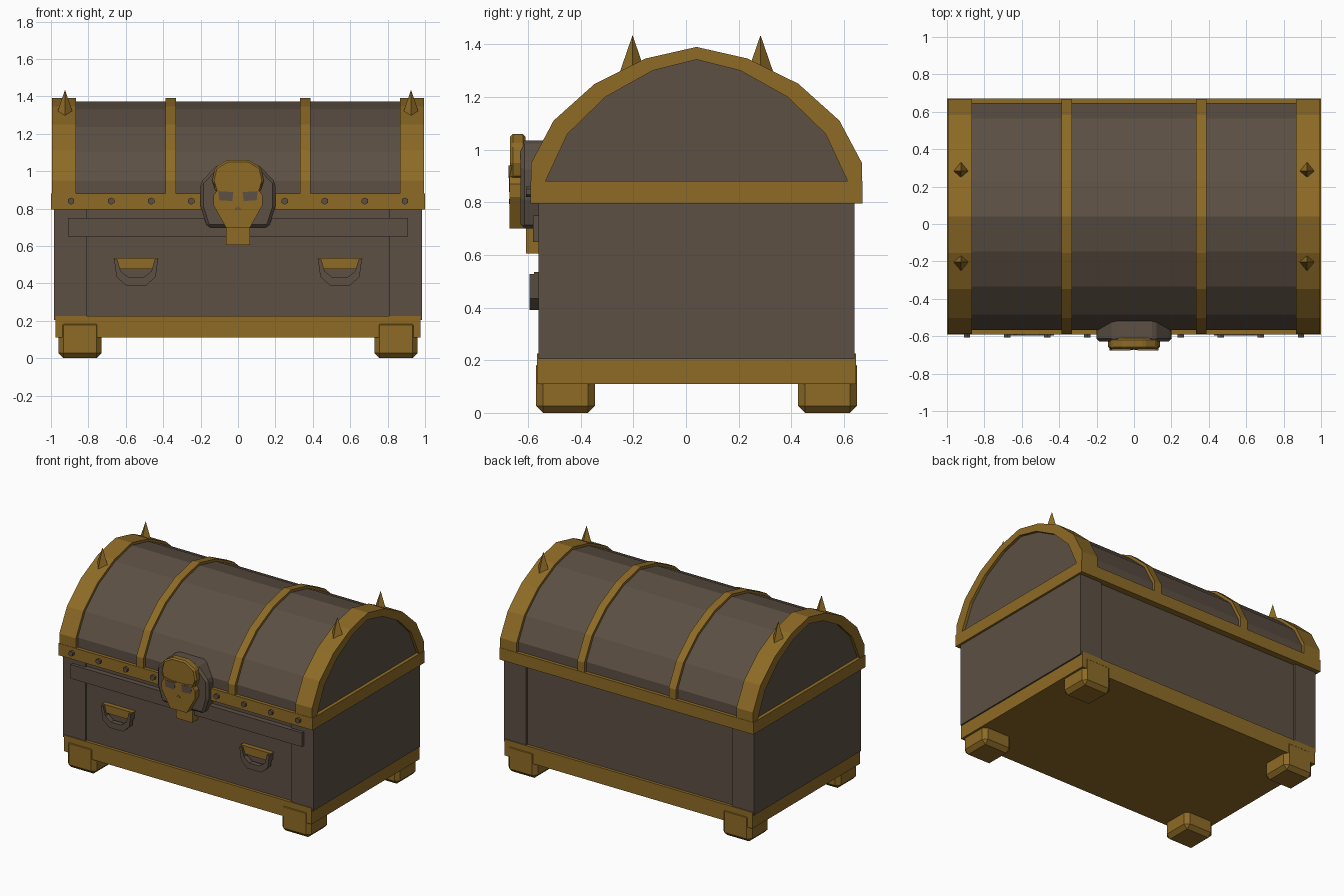
import bpy
import bmesh
from math import radians
from mathutils import Matrix, Vector

cube = bpy.data.objects.get("Cube")
if cube:
    bpy.data.objects.remove(cube, do_unlink=True)


def material(name, rgb):
    m = bpy.data.materials.new(name)
    m.use_nodes = True
    m.diffuse_color = (*rgb, 1)
    m.node_tree.nodes["Principled BSDF"].inputs["Base Color"].default_value = (*rgb, 1)
    return m


gold = material("aged_gold", (0.27, 0.147, 0.019))
wood = material("dark_wood", (0.107, 0.079, 0.057))


def finish(name, bm, mat, bevel=0):
    bmesh.ops.recalc_face_normals(bm, faces=bm.faces)
    mesh = bpy.data.meshes.new(name)
    bm.to_mesh(mesh)
    bm.free()
    mesh.materials.append(mat)
    obj = bpy.data.objects.new(name, mesh)
    bpy.context.collection.objects.link(obj)
    if bevel:
        mod = obj.modifiers.new("Chamfer", "BEVEL")
        mod.width = bevel
        mod.segments = 1
    return obj


def prism(name, outline, axis, lo, hi, mat, bevel=0):
    """Extrude an outline of (y, z) along x, or of (x, z) along y."""
    bm = bmesh.new()

    def place(p, d):
        return (d, p[0], p[1]) if axis == "x" else (p[0], d, p[1])

    face = bm.faces.new([bm.verts.new(place(p, lo)) for p in outline])
    out = bmesh.ops.extrude_face_region(bm, geom=[face])
    step = Vector((hi - lo, 0, 0) if axis == "x" else (0, hi - lo, 0))
    moved = [g for g in out["geom"] if isinstance(g, bmesh.types.BMVert)]
    bmesh.ops.translate(bm, vec=step, verts=moved)
    return finish(name, bm, mat, bevel)


def box(name, x, y, z, mat, bevel=0):
    outline = [(y[0], z[0]), (y[1], z[0]), (y[1], z[1]), (y[0], z[1])]
    return prism(name, outline, "x", x[0], x[1], mat, bevel)


def cone(name, sides, r1, r2, depth, matrix, mat):
    bm = bmesh.new()
    bmesh.ops.create_cone(bm, cap_ends=True, segments=sides, radius1=r1,
                          radius2=r2, depth=depth, matrix=matrix)
    return finish(name, bm, mat)


def symmetric(half, centre=0):
    """Complete a right-hand outline with its mirror image."""
    return [(centre + u, v) for u, v in half] + [(centre - u, v) for u, v in reversed(half)]


def arch(half, centre, top):
    """Left-to-right arch with one point at the crown."""
    left = [(centre - u, v) for u, v in half]
    right = [(centre + u, v) for u, v in reversed(half)]
    return left + [(centre, top)] + right


# Body with recessed front and back panels between corner posts
MID = 0.04
box("body_panel", (-0.82, 0.82), (-0.545, 0.625), (0.205, 0.80), wood)
for side, s in (("left", 1), ("right", -1)):
    box(f"{side}_body_end", sorted((s * 0.81, s * 0.985)), (-0.56, 0.64), (0.205, 0.80), wood)
box("front_strip", (-0.91, 0.91), (-0.582, -0.54), (0.65, 0.75), wood)

# Base slab, rails and feet
box("base_slab", (-0.975, 0.975), (-0.55, 0.63), (0.11, 0.21), gold)
box("front_base_rail", (-0.975, 0.975), (-0.566, -0.53), (0.11, 0.225), gold)
box("back_base_rail", (-0.975, 0.975), (0.61, 0.646), (0.11, 0.225), gold)
for side, s in (("left", 1), ("right", -1)):
    for end, y in (("front", (-0.57, -0.345)), ("back", (0.425, 0.65))):
        box(f"{end}_{side}_foot", sorted((s * 0.73, s * 0.96)), y, (0, 0.205), gold, 0.027)

# Lid band, barrel and arched ribs
box("lid_band", (-1, 1), (-0.59, 0.67), (0.795, 0.88), gold)
outer_half = [(0.628, 0.88), (0.628, 0.95), (0.543, 1.11), (0.387, 1.25), (0.194, 1.346)]
inner_half = [(0.574, 0.88), (0.49, 1.06), (0.346, 1.20), (0.167, 1.30)]
outer = arch(outer_half, MID, 1.39)
inner = arch(inner_half, MID, 1.342)
barrel = [(MID + (y - MID) * 0.965, 0.875 + (z - 0.875) * 0.965) for y, z in outer]
prism("lid_barrel", barrel, "x", -0.9, 0.9, wood)
for side, s in (("left", 1), ("right", -1)):
    lo, hi = sorted((s * 0.865, s * 0.995))
    prism(f"{side}_lid_rim", outer + inner[::-1], "x", lo, hi, gold)
    lo, hi = sorted((s * 0.88, s * 0.975))
    prism(f"{side}_lid_end_panel", inner, "x", lo, hi, wood)
    prism(f"{side}_lid_rib", outer, "x", s * 0.36 - 0.028, s * 0.36 + 0.028, gold)
    # Spikes on the end rims
    for end, y in (("front", -0.203), ("back", 0.283)):
        cone(f"{end}_{side}_spike", 4, 0.05, 0, 0.145,
             Matrix.Translation((s * 0.925, y, 1.3625)), gold)

# Rivets along the front of the lid band
for s in (-1, 1):
    for i in range(4):
        place = Matrix.Translation((s * (0.25 + 0.214 * i), -0.595, 0.84))
        cone("rivet", 6, 0.019, 0.019, 0.026, place @ Matrix.Rotation(radians(90), 4, "X"), wood)

# Drawer handles
grip_outer = [(0.117, 0.528), (0.105, 0.435), (0.055, 0.39)]
grip_inner = [(0.04, 0.432), (0.082, 0.465), (0.1, 0.528)]
grip = (grip_outer + [(-x, z) for x, z in reversed(grip_outer)]
        + [(-x, z) for x, z in reversed(grip_inner)] + grip_inner)
mount = symmetric([(0.12, 0.535), (0.088, 0.478)])
for side, s in (("left", 1), ("right", -1)):
    cx = s * 0.545
    prism(f"{side}_handle_grip", [(cx + x, z) for x, z in grip], "y", -0.595, -0.56, wood)
    prism(f"{side}_handle_mount", [(cx + x, z) for x, z in mount], "y", -0.578, -0.54, gold)
    # Short arms joining the grip to the recessed panel
    for t in (-1, 1):
        ax = cx + t * 0.103
        box(f"{side}_handle_arm", (ax - 0.008, ax + 0.008), (-0.575, -0.54), (0.48, 0.525), wood)

# Lock backing and hasp
backing = symmetric([(0.11, 1.035), (0.2, 0.94), (0.2, 0.81), (0.165, 0.70)])
prism("lock_backing", backing, "y", -0.628, -0.5, wood, 0.015)
box("lock_hasp", (-0.065, 0.065), (-0.607, -0.54), (0.605, 0.72), gold)

# Skull ornament: cranium, face, eyes and nose
cranium = symmetric([(0.055, 1.06), (0.122, 1.02), (0.138, 0.95), (0.12, 0.89)])
prism("skull_cranium", cranium, "y", -0.668, -0.61, gold, 0.01)
face = symmetric([(0.11, 0.90), (0.132, 0.87), (0.132, 0.82), (0.065, 0.70)])
prism("skull_face", face, "y", -0.671, -0.61, gold)
for side, s in (("left", 1), ("right", -1)):
    eye = [(0.025, 0.888), (0.105, 0.893), (0.1, 0.845), (0.03, 0.84)]
    prism(f"{side}_eye", [(s * x, z) for x, z in eye], "y", -0.673, -0.668, wood)
    nostril = [(0.003, 0.812), (0.018, 0.793), (0.003, 0.793)]
    prism(f"{side}_nostril", [(s * x, z) for x, z in nostril], "y", -0.673, -0.668, wood)
    brow = [(0.02, 0.892), (0.11, 0.897), (0.132, 0.94), (0.118, 0.912)]
    prism(f"{side}_brow", [(s * x, z) for x, z in brow], "y", -0.675, -0.66, gold)
